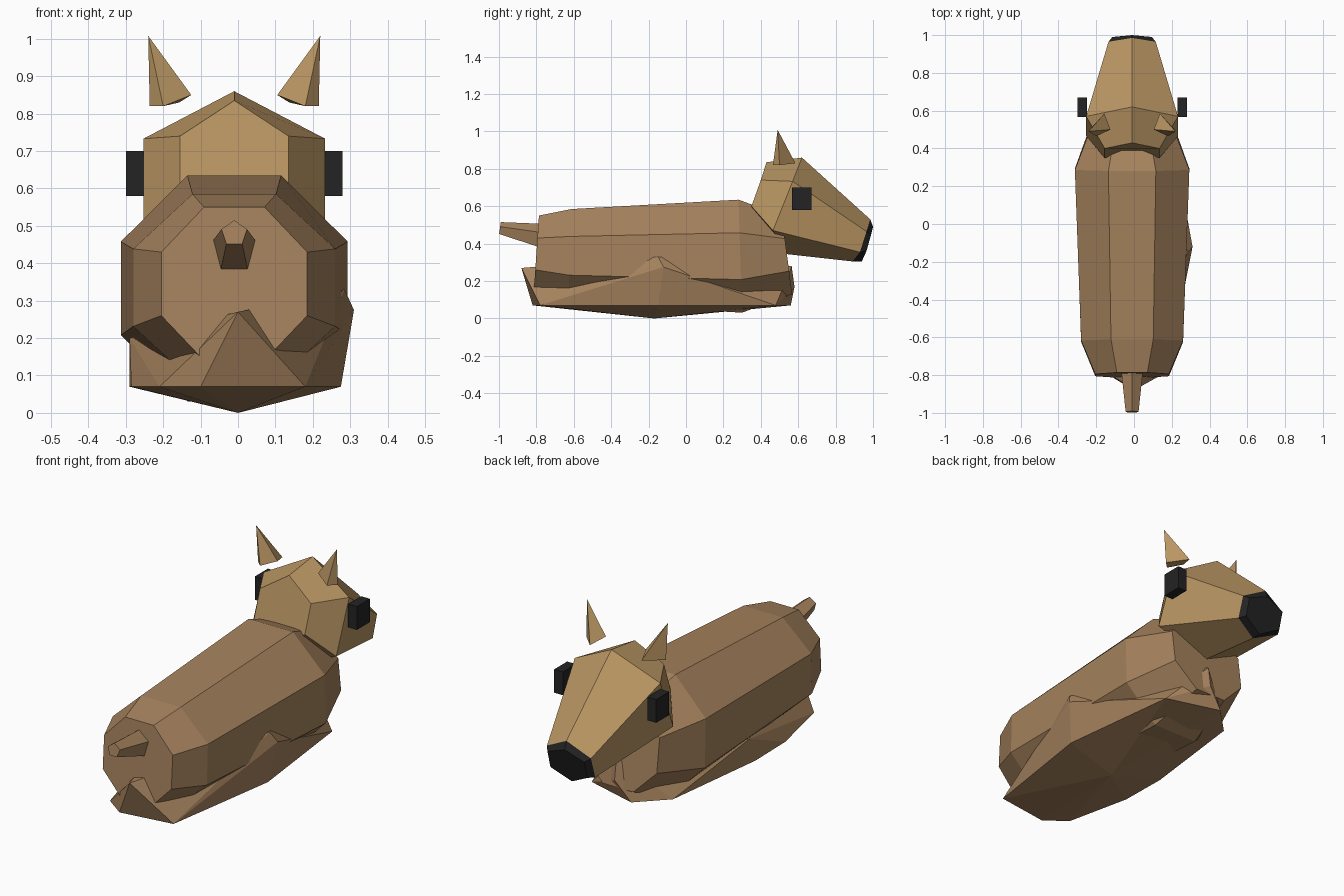
import bpy, bmesh, math
from mathutils import Vector

if "Cube" in bpy.data.objects:
    bpy.data.objects.remove(bpy.data.objects["Cube"])

CX = -0.01  # the animal's own mid-plane


def material(name, rgb):
    m = bpy.data.materials.new(name)
    m.diffuse_color = (*rgb, 1)
    m.use_nodes = True
    m.node_tree.nodes["Principled BSDF"].inputs["Base Color"].default_value = m.diffuse_color
    return m


BODY = material("brown_fur", (0.38, 0.225, 0.11))
HEAD = material("tan_fur", (0.49, 0.305, 0.125))
DARK = material("dark", (0.017, 0.017, 0.018))


def finish(name, bm, mat):
    bmesh.ops.recalc_face_normals(bm, faces=bm.faces)
    me = bpy.data.meshes.new(name)
    bm.to_mesh(me)
    bm.free()
    me.materials.append(mat)
    ob = bpy.data.objects.new(name, me)
    bpy.context.collection.objects.link(ob)
    return ob


def loft(name, rings, mat):
    """Skin a row of equal-sized rings and cap both ends."""
    bm = bmesh.new()
    loops = [[bm.verts.new(p) for p in r] for r in rings]
    n = len(loops[0])
    for a, b in zip(loops, loops[1:]):
        for i in range(n):
            j = (i + 1) % n
            bm.faces.new((a[i], a[j], b[j], b[i]))
    bm.faces.new(loops[0])
    bm.faces.new(loops[-1])
    return finish(name, bm, mat)


def hull(name, pts, mat):
    bm = bmesh.new()
    for p in pts:
        bm.verts.new(p)
    res = bmesh.ops.convex_hull(bm, input=bm.verts)
    loose = [v for v in bm.verts if not v.link_faces]
    bmesh.ops.delete(bm, geom=loose, context='VERTS')
    return finish(name, bm, mat)


def ngon(n, y, z, rx, rz, turn, lean=0):
    """Upright ring facing y; lean shifts its top along y."""
    pts = []
    for i in range(n):
        a = turn + 2 * math.pi * i / n
        s = math.sin(a)
        pts.append((CX + rx * math.cos(a), y + lean * s, z + rz * s))
    return pts


def hexring(w, top, upper, lower, bottom):
    """Pointed hexagon from (y, z) pairs with half width w."""
    return [(CX, *top), (CX + w, *upper), (CX + w, *lower),
            (CX, *bottom), (CX - w, *lower), (CX - w, *upper)]


# Octagonal body
E = math.pi / 8
K = 1 / math.cos(E)
loft("body", [ngon(8, y, z, rx * K, rz * K, E, lean) for y, z, rx, rz, lean in (
    (-0.80, 0.345, 0.195, 0.205, 0.015),
    (-0.62, 0.335, 0.27, 0.25, 0.01),
    (0.29, 0.333, 0.303, 0.302, -0.01),
    (0.54, 0.34, 0.21, 0.21, -0.03))], BODY)

# Folded legs and belly, a faceted mass under the body
hull("folded_legs", [
    (0, -0.17, 0), (-0.29, -0.15, 0.07), (-0.285, -0.4, 0.07), (-0.1, -0.82, 0.07),
    (0.18, -0.78, 0.07), (0.275, -0.15, 0.07), (0.2, 0.48, 0.07), (-0.08, 0.56, 0.07),
    (-0.22, 0.42, 0.07), (-0.21, -0.74, 0.07), (-0.29, -0.1, 0.2),
    (0.31, -0.12, 0.275), (0.285, -0.15, 0.33), (0, -0.88, 0.27),
    (0, 0.58, 0.17), (0, 0.565, 0.28)], BODY)

# Tail
loft("tail", [ngon(5, -0.76, 0.435, 0.063, 0.07, math.pi / 2, 0.02),
              ngon(5, -0.995, 0.48, 0.036, 0.035, math.pi / 2, 0.005)], BODY)

# Head and nose share the snout ring
snout = hexring(0.125, (0.985, 0.53), (0.965, 0.465), (0.93, 0.355), (0.89, 0.305))
loft("head", [
    hexring(0.145, (0.43, 0.835), (0.40, 0.74), (0.35, 0.60), (0.38, 0.50)),
    hexring(0.243, (0.62, 0.86), (0.57, 0.733), (0.465, 0.47), (0.53, 0.345)),
    snout], HEAD)
loft("nose", [snout, hexring(0.105, (1.0, 0.49), (0.99, 0.45), (0.965, 0.36),
                             (0.94, 0.305))], DARK)

# Ears and eyes on both sides
for side, s in (("left", -1), ("right", 1)):
    ear = [(0.23, 0.49, 1.008), (0.226, 0.50, 0.82), (0.19, 0.465, 0.82),
           (0.115, 0.50, 0.85), (0.147, 0.585, 0.83)]
    hull(side + "_ear", [(CX + s * x, y, z) for x, y, z in ear], HEAD)
    bm = bmesh.new()
    bmesh.ops.create_cube(bm, size=1)
    bmesh.ops.scale(bm, vec=(0.05, 0.105, 0.12), verts=bm.verts)
    bmesh.ops.translate(bm, vec=Vector((CX + s * 0.265, 0.618, 0.64)), verts=bm.verts)
    finish(side + "_eye", bm, DARK)
